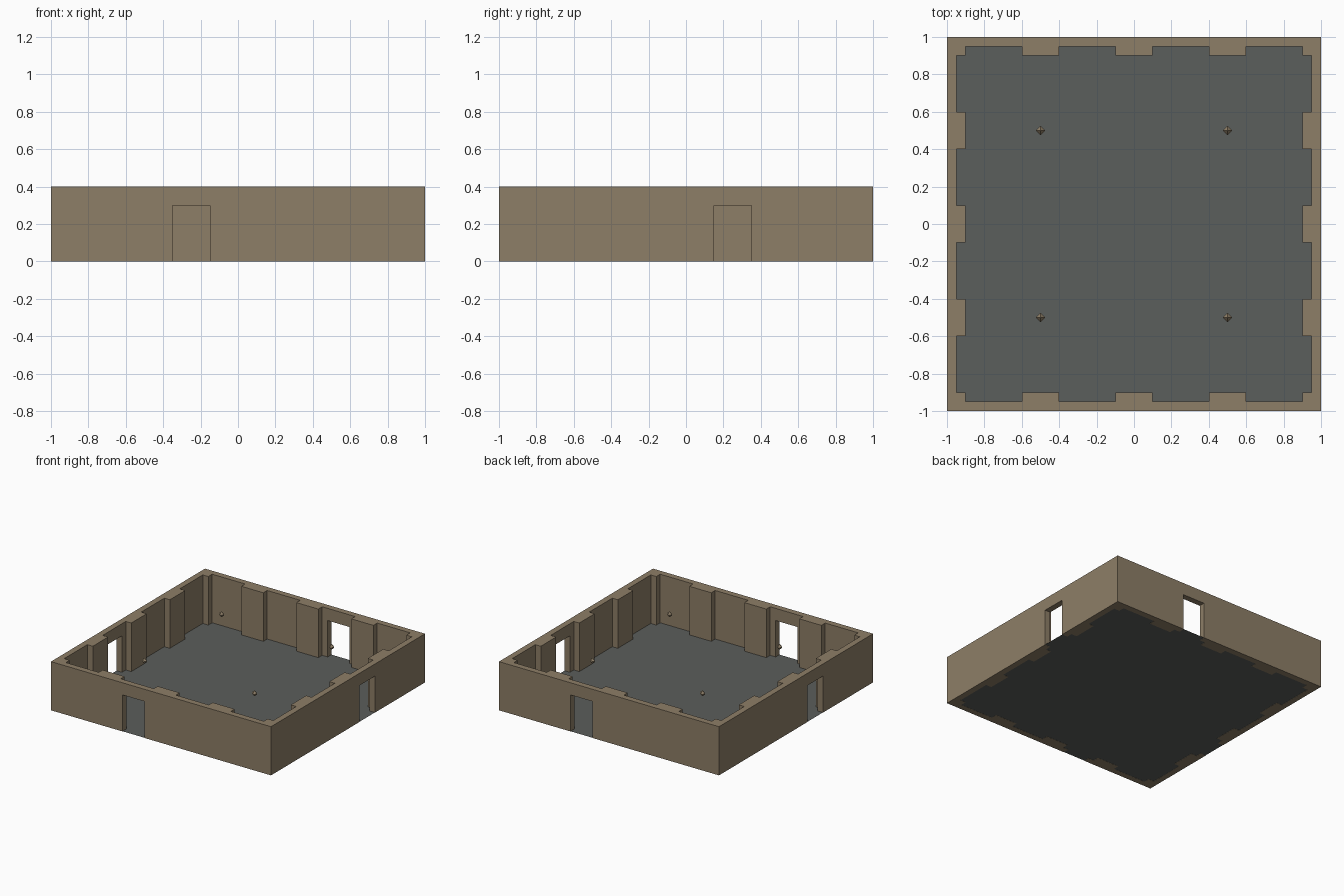
import bpy, bmesh
from mathutils import Matrix, Vector

if "Cube" in bpy.data.objects:
    bpy.data.objects.remove(bpy.data.objects["Cube"])


def material(name, rgb):
    m = bpy.data.materials.new(name)
    m.diffuse_color = (*rgb, 1)
    m.use_nodes = True
    m.node_tree.nodes["Principled BSDF"].inputs["Base Color"].default_value = m.diffuse_color
    return m


stone = material("tan_stone", (0.27, 0.21, 0.135))
slate = material("grey_floor", (0.105, 0.112, 0.106))


def make_object(name, bm, mat):
    me = bpy.data.meshes.new(name)
    bm.to_mesh(me)
    bm.free()
    me.materials.append(mat)
    ob = bpy.data.objects.new(name, me)
    bpy.context.collection.objects.link(ob)
    return ob


# Walls: one mitred side with pilasters, turned four times and extruded
inner = [(0.9, -0.9), (0.9, -0.95)]
for c in (0.5, 0.0, -0.5):
    inner += [(c + 0.1, -0.95), (c + 0.1, -0.9), (c - 0.1, -0.9), (c - 0.1, -0.95)]
inner += [(-0.9, -0.95), (-0.9, -0.9)]
bm = bmesh.new()
for k in range(4):
    turn = Matrix.Rotation(k * 1.5707963268, 3, 'Z')
    bm.faces.new([bm.verts.new(turn @ Vector((x, y, 0)))
                  for x, y in [(-1, -1), (1, -1)] + inner])
bmesh.ops.remove_doubles(bm, verts=bm.verts[:], dist=1e-4)
ext = bmesh.ops.extrude_face_region(bm, geom=bm.faces[:])
bmesh.ops.translate(bm, vec=(0, 0, 0.4),
                    verts=[g for g in ext["geom"] if isinstance(g, bmesh.types.BMVert)])
bmesh.ops.recalc_face_normals(bm, faces=bm.faces[:])
walls = make_object("walls", bm, stone)

# Doorways: one cut through each wall
bm = bmesh.new()
for x, y in [(-0.25, -1), (0.25, 1), (1, 0.25), (-1, -0.25)]:
    bmesh.ops.create_cube(bm, size=1, matrix=Matrix.Translation((x, y, 0.1))
                          @ Matrix.Diagonal((0.2, 0.2, 0.4, 1)))
cutter = make_object("doorway_cutter", bm, stone)
cutter.hide_render = True
mod = walls.modifiers.new("doorways", 'BOOLEAN')
mod.operation = 'DIFFERENCE'
mod.solver = 'EXACT'
mod.object = cutter
bpy.context.view_layer.objects.active = walls
walls.select_set(True)
bpy.ops.object.modifier_apply(modifier=mod.name)
bpy.data.objects.remove(cutter)

# Floor: flat sheet under the whole room
bm = bmesh.new()
bmesh.ops.create_grid(bm, x_segments=1, y_segments=1, size=0.999,
                      matrix=Matrix.Translation((0, 0, 0.001)))
make_object("floor", bm, slate)

# Hanging lights: small eight-sided gems
for i, (x, y) in enumerate([(-0.5, -0.5), (0.5, -0.5), (-0.5, 0.5), (0.5, 0.5)]):
    bm = bmesh.new()
    bmesh.ops.create_uvsphere(bm, u_segments=4, v_segments=2, radius=0.025,
                              matrix=Matrix.Translation((x, y, 0.35)))
    make_object(f"light_{i + 1}", bm, stone)
